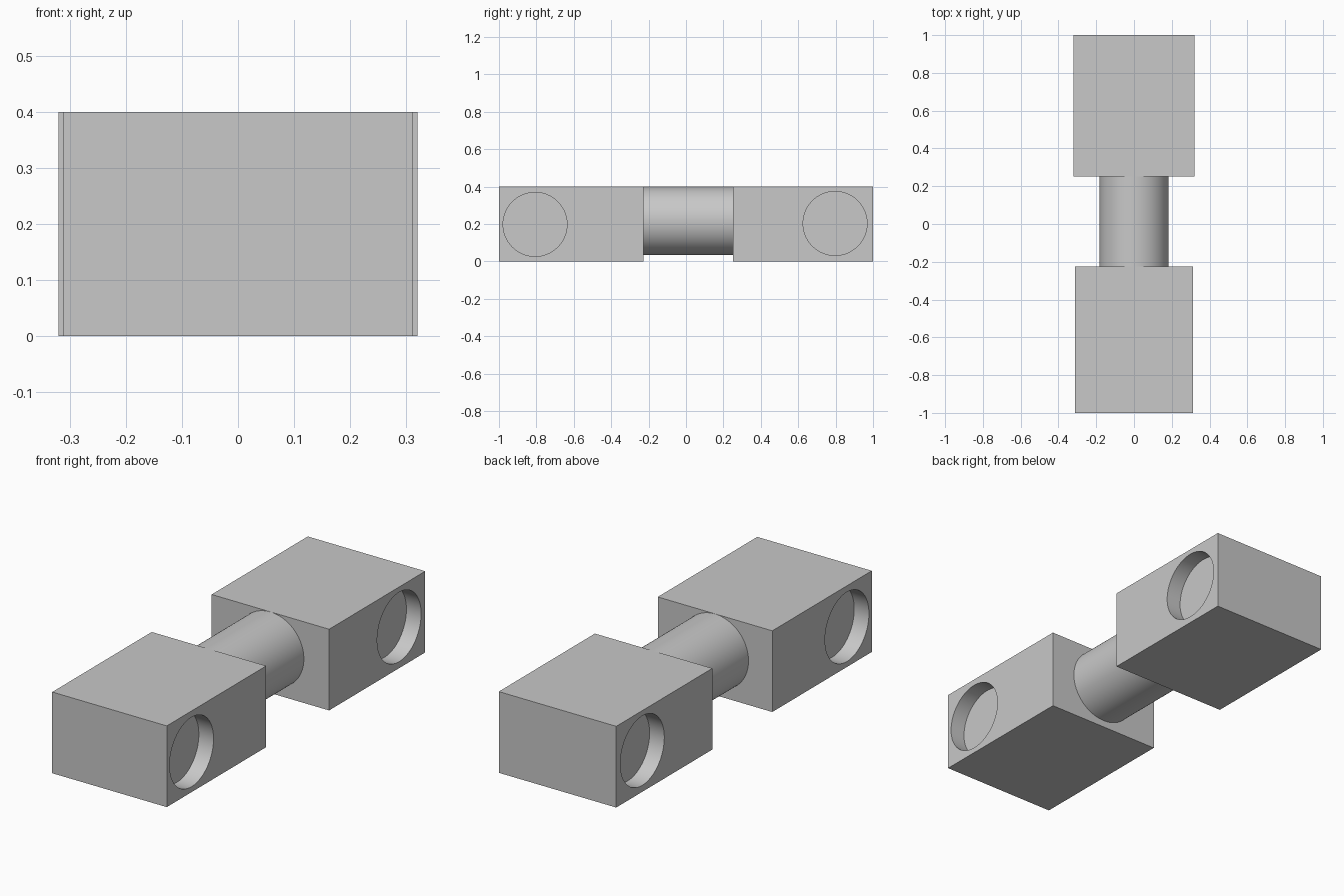
import bpy
import math

cube = bpy.data.objects.get("Cube")
if cube:
    bpy.data.objects.remove(cube, do_unlink=True)

# Single grey finish
grey = bpy.data.materials.new("plain_grey")
grey.use_nodes = True
colour = (0.58, 0.58, 0.58, 1)
grey.diffuse_color = colour
grey.node_tree.nodes["Principled BSDF"].inputs["Base Color"].default_value = colour


def finish(obj, name):
    obj.name = obj.data.name = name
    obj.data.materials.clear()
    obj.data.materials.append(grey)
    return obj


def cylinder(name, radius, length, location, rotation):
    bpy.ops.mesh.primitive_cylinder_add(
        vertices=96, radius=radius, depth=length, location=location, rotation=rotation)
    return finish(bpy.context.object, name)


def select_only(obj):
    bpy.ops.object.select_all(action='DESELECT')
    obj.select_set(True)
    bpy.context.view_layer.objects.active = obj


def smooth(obj):
    select_only(obj)
    bpy.ops.object.shade_smooth_by_angle(angle=math.radians(30))


HEIGHT = 0.4
RECESS_RADIUS = 0.171
RECESS_DEPTH = 0.08


def end_block(name, half_width, y0, y1, recess_y, recess_z):
    """Box with a shallow round recess in each side."""
    bpy.ops.mesh.primitive_cube_add(size=1, location=(0, (y0 + y1) / 2, HEIGHT / 2))
    block = finish(bpy.context.object, name)
    block.scale = (2 * half_width, y1 - y0, HEIGHT)
    select_only(block)
    bpy.ops.object.transform_apply(location=False, rotation=False, scale=True)
    for side in (-1, 1):
        cutter = cylinder("recess_cutter", RECESS_RADIUS, 2 * RECESS_DEPTH,
                          (side * half_width, recess_y, recess_z), (0, math.pi / 2, 0))
        cutter.hide_render = True
        cut = block.modifiers.new("recess", 'BOOLEAN')
        cut.operation = 'DIFFERENCE'
        cut.solver = 'EXACT'
        cut.object = cutter
        select_only(block)
        bpy.ops.object.modifier_apply(modifier=cut.name)
        bpy.data.objects.remove(cutter, do_unlink=True)
    smooth(block)


# Two end blocks
FRONT_INNER, BACK_INNER = -0.226, 0.252
end_block("front_block", 0.312, -1, FRONT_INNER, -0.807, 0.198)
end_block("back_block", 0.32, BACK_INNER, 1, 0.797, 0.203)

# Round bar joining the blocks, level with their tops
bar = cylinder("connecting_bar", 0.1825, BACK_INNER - FRONT_INNER + 0.01,
               (0, (FRONT_INNER + BACK_INNER) / 2, 0.217), (math.pi / 2, 0, 0))
smooth(bar)
